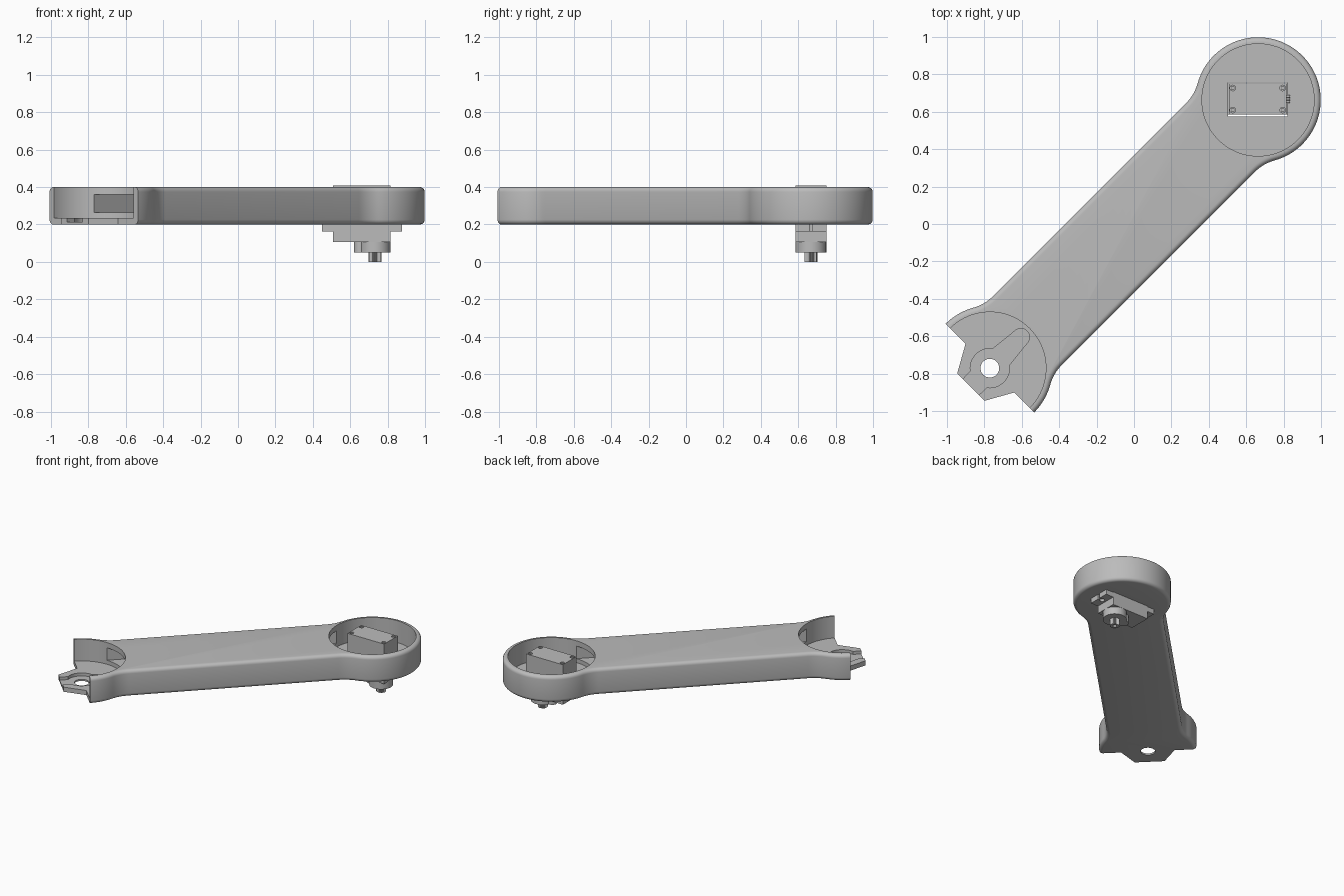
import bpy, bmesh
from math import sin, cos, pi, atan2, sqrt, radians

if "Cube" in bpy.data.objects:
    bpy.data.objects.remove(bpy.data.objects["Cube"], do_unlink=True)

GREY = (0.5, 0.5, 0.5, 1)
mat = bpy.data.materials.new("plain_grey")
mat.use_nodes = True
mat.diffuse_color = GREY
mat.node_tree.nodes["Principled BSDF"].inputs["Base Color"].default_value = GREY
TURN = radians(45)  # the arm lies along the diagonal


def prism(name, pts, z0, z1, turn=0.0, bevel=0.0):
    """Extrude a flat outline from z0 to z1, optionally rounding its rims."""
    bm = bmesh.new()
    face = bm.faces.new([bm.verts.new((x, y, z0)) for x, y in pts])
    ext = bmesh.ops.extrude_face_region(bm, geom=[face])
    top = [v for v in ext["geom"] if isinstance(v, bmesh.types.BMVert)]
    bmesh.ops.translate(bm, verts=top, vec=(0, 0, z1 - z0))
    bmesh.ops.recalc_face_normals(bm, faces=bm.faces)
    if bevel:
        rims = [e for e in bm.edges if abs(e.verts[0].co.z - e.verts[1].co.z) < 1e-6]
        bmesh.ops.bevel(bm, geom=rims, offset=bevel, segments=5, profile=0.5, affect="EDGES")
    mesh = bpy.data.meshes.new(name)
    bm.to_mesh(mesh)
    bm.free()
    mesh.materials.append(mat)
    obj = bpy.data.objects.new(name, mesh)
    obj.rotation_euler.z = turn
    bpy.context.collection.objects.link(obj)
    return obj


def arc(cx, cy, r, a0, a1, n):
    return [(cx + r * cos(a0 + (a1 - a0) * i / n), cy + r * sin(a0 + (a1 - a0) * i / n))
            for i in range(n + 1)]


def circle(cx, cy, r, n=32):
    return arc(cx, cy, r, 0, 2 * pi, n)[:-1]


def rect(x0, x1, y0, y1):
    return [(x0, y0), (x1, y0), (x1, y1), (x0, y1)]


def select_only(obj):
    bpy.ops.object.select_all(action="DESELECT")
    obj.select_set(True)
    bpy.context.view_layer.objects.active = obj


def cut(obj, *cutters, operation="DIFFERENCE"):
    """Apply booleans and discard the helper solids."""
    for c in cutters:
        c.hide_render = True
        mod = obj.modifiers.new("cut", "BOOLEAN")
        mod.operation, mod.solver, mod.object = operation, "EXACT", c
        select_only(obj)
        bpy.ops.object.modifier_apply(modifier=mod.name)
        bpy.data.objects.remove(c, do_unlink=True)


# Arm outline: two discs joined by a narrower beam with filleted necks
A, B = 0.938, -1.09
R, HALF, FILLET = 0.335, 0.26, 0.24
neck = sqrt((R + FILLET) ** 2 - (HALF + FILLET) ** 2)
phi = atan2(HALF + FILLET, -neck)


def upper_end(c, s):
    pts = arc(0, 0, R, 0, phi, 36)
    pts += arc(-neck, HALF + FILLET, FILLET, phi - pi, -pi / 2, 10)[1:]
    return [(c + s * x, y) for x, y in pts]


upper = upper_end(A, 1) + upper_end(B, -1)[::-1]
outline = upper + [(x, -y) for x, y in upper[-2:0:-1]]
arm = prism("arm", outline, 0.2, 0.4, TURN, 0.026)

# Round pockets, the wiring channel between them and the open end with its tab
FLOOR = 0.235
cut(arm,
    prism("servo_pocket", circle(A, 0, 0.3, 96), FLOOR, 0.5, TURN),
    prism("horn_pocket", circle(B, 0, 0.3, 96), FLOOR, 0.5, TURN),
    prism("channel", rect(B + 0.1, A - 0.1, -0.212, 0.212), 0.265, 0.36, TURN),
    prism("end_trim", [(B, 0.5), (B, 0.184), (-1.234, 0.103), (-1.234, -0.103),
                       (B, -0.184), (B, -0.5), (-1.6, -0.5), (-1.6, 0.5)],
          0.1, 0.5, TURN))

# Recess for a two-armed horn, with its centre hole
HUB = 0.105
w = 0.062
a = atan2(w, sqrt(HUB * HUB - w * w))
tip = arc(B + 0.235, 0, 0.046, -radians(80), radians(80), 10)
horn = tip + arc(B, 0, HUB, a, pi - a, 12) + [(B - 0.3, 0.055), (B - 0.3, -0.055)]
horn += arc(B, 0, HUB, pi + a, 2 * pi - a, 12)
cut(arm,
    prism("horn_recess", horn, 0.212, 0.25, TURN),
    prism("horn_hole", circle(B, 0, 0.05), 0.1, 0.3, TURN),
    prism("servo_opening", rect(0.502, 0.82, 0.576, 0.756), 0.1, 0.3))

# Servo case with four screw wells in its lid
X0, X1, Y0, Y1 = 0.508, 0.815, 0.586, 0.75
YC = (Y0 + Y1) / 2
case = prism("servo_case", rect(X0, X1, Y0, Y1), 0.105, 0.408)
corners = [(x, y) for x in (X0 + 0.02, X1 - 0.02) for y in (Y0 + 0.023, Y1 - 0.023)]
for x, y in corners:
    cut(case, prism("screw_well", circle(x, y, 0.015, 20), 0.392, 0.45))
for i, (x, y) in enumerate(corners):
    screw = prism(f"lid_screw_{i + 1}", circle(x, y, 0.011, 16), 0.385, 0.402)
    cut(screw, prism("driver_slot", rect(x - 0.02, x + 0.02, y - 0.002, y + 0.002), 0.397, 0.42))

# Mounting flange with keyhole slots at both ends
flange = prism("servo_flange", rect(0.45, 0.878, Y0, Y1), 0.163, 0.2)
for edge, s in ((0.45, 1), (0.878, -1)):
    hole = edge + s * 0.032
    ends = sorted((edge - s * 0.02, hole))
    cut(flange,
        prism("flange_hole", circle(hole, YC, 0.017, 24), 0.1, 0.3),
        prism("flange_slot", rect(*ends, YC - 0.007, YC + 0.007), 0.1, 0.3))

# Gear housing and splined output shaft
GX = X1 - 0.082
prism("gear_housing", circle(GX, YC, 0.082, 48), 0.05, 0.106)
prism("idler_housing", circle(0.655, YC, 0.036, 32), 0.05, 0.106)
teeth = 21
spline = [(GX + r * cos(t), YC + r * sin(t)) for i in range(2 * teeth)
          for r, t in [(0.034 if i % 2 else 0.029, pi * i / teeth)]]
shaft = prism("output_shaft", spline, 0, 0.051)
cut(shaft, prism("shaft_bore", circle(GX, YC, 0.014, 20), -0.1, 0.035))

# Three short lead wires leaving the case
for i in range(3):
    bpy.ops.mesh.primitive_cylinder_add(
        vertices=12, radius=0.007, depth=0.03, rotation=(0, pi / 2, 0),
        location=(X1 + 0.003, YC + (i - 1) * 0.014, 0.26))
    wire = bpy.context.object
    wire.name = f"lead_wire_{i + 1}"
    wire.data.materials.append(mat)

# Smooth the round surfaces, keep hard edges crisp
for obj in [o for o in bpy.context.collection.objects if o.type == "MESH"]:
    select_only(obj)
    bpy.ops.object.shade_smooth_by_angle(angle=radians(28))
